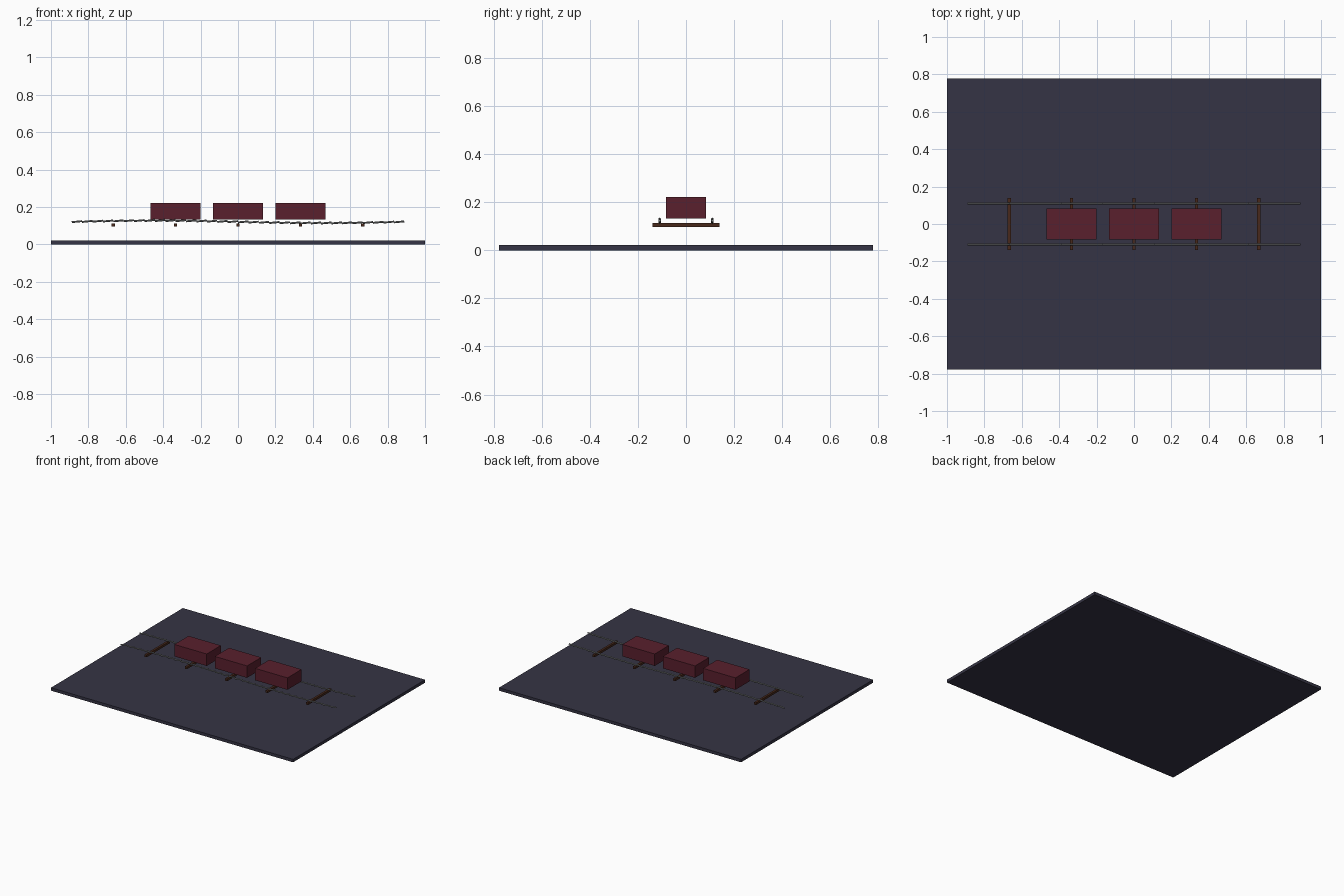
import bpy, math

if "Cube" in bpy.data.objects:
    bpy.data.objects.remove(bpy.data.objects["Cube"])

def material(name, rgb):
    m = bpy.data.materials.new(name)
    m.diffuse_color = (*rgb, 1)
    m.use_nodes = True
    m.node_tree.nodes["Principled BSDF"].inputs["Base Color"].default_value = m.diffuse_color
    return m

slate = material("slate", (0.036, 0.034, 0.058))
maroon = material("maroon", (0.10, 0.014, 0.026))
brown = material("dark brown", (0.065, 0.022, 0.011))
steel = material("steel grey", (0.22, 0.23, 0.23))

def box(name, size, centre, mat):
    bpy.ops.mesh.primitive_cube_add(size=1, location=centre)
    ob = bpy.context.object
    ob.name, ob.scale = name, size
    ob.data.materials.append(mat)
    return ob

# ground slab
box("ground_slab", (2, 1.556, 0.0222), (0, 0, 0.0111), slate)

# three plain wagons
for x in (-0.3333, 0, 0.3333):
    box("wagon", (0.2667, 0.1667, 0.0889), (x, 0, 0.1778), maroon)

# cross sleepers
for i in range(-2, 3):
    box("sleeper", (0.0167, 0.2778, 0.0167), (i / 3, 0, 0.1045), brown)

# two wavy rails made of short tilted bars
COUNT, STEP, TILT = 32, 1.778 / 32, 0.10
for side in (-1, 1):
    for i in range(COUNT):
        x = -0.889 + (i + 0.5) * STEP
        z = 0.1215 - 0.0065 * math.sin(math.pi * x / 0.889)
        bpy.ops.mesh.primitive_cylinder_add(
            vertices=8, radius=0.005, depth=STEP, location=(x, side * 0.1095, z),
            rotation=(0, math.pi / 2 - TILT, 0))
        bar = bpy.context.object
        bar.name = "rail_bar"
        bar.data.materials.append(steel)
